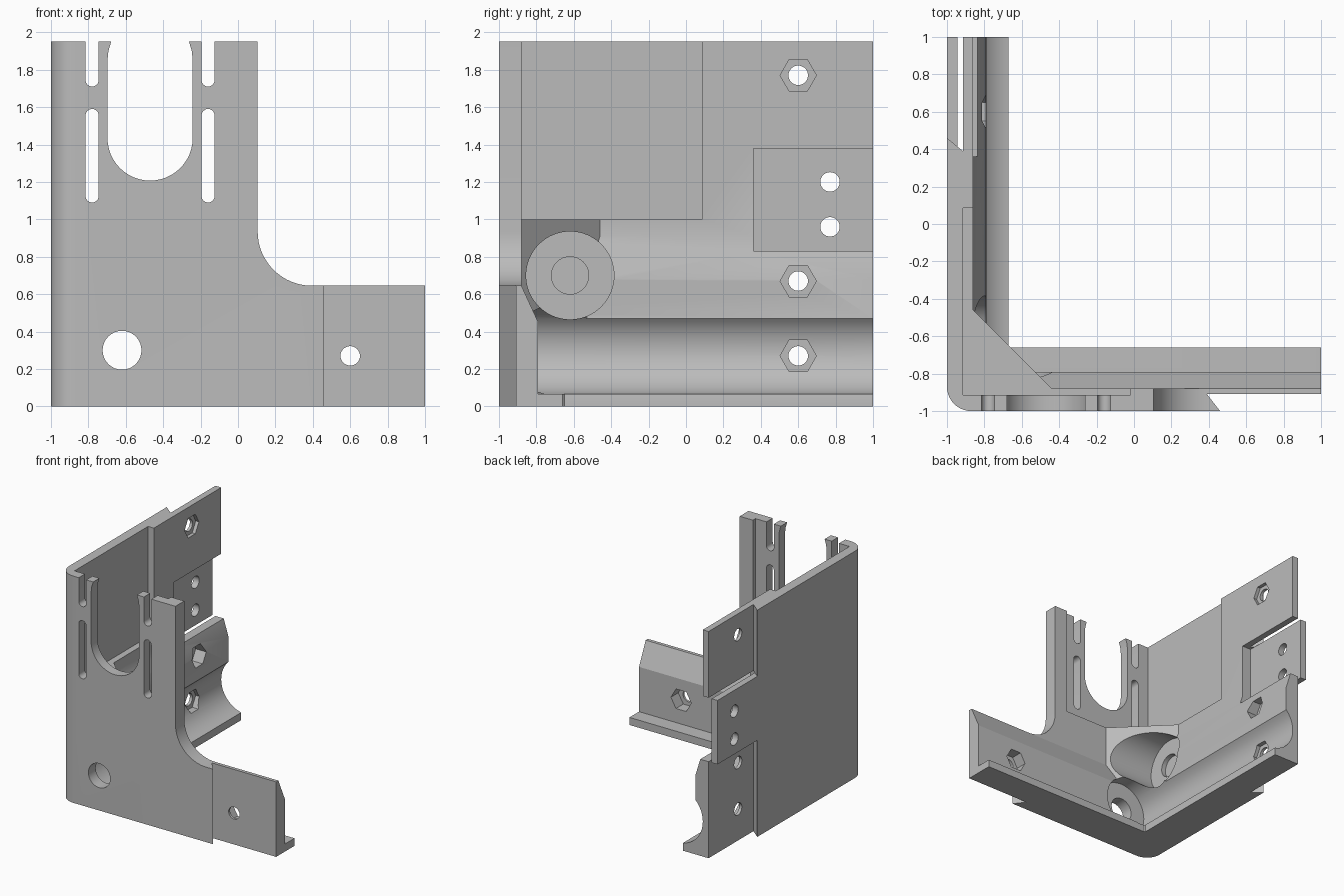
import bpy, bmesh
from math import cos, sin, radians
from mathutils import Vector

cube = bpy.data.objects.get("Cube")
if cube:
    bpy.data.objects.remove(cube, do_unlink=True)

grey = bpy.data.materials.new("matte_grey")
grey.use_nodes = True
colour = (0.5, 0.5, 0.5, 1)
grey.diffuse_color = colour
grey.node_tree.nodes["Principled BSDF"].inputs["Base Color"].default_value = colour


def arc(cx, cy, r, a0, a1, n=16):
    steps = [radians(a0 + (a1 - a0) * i / n) for i in range(n + 1)]
    return [(cx + r * cos(a), cy + r * sin(a)) for a in steps]


def circle(cx, cy, r, n=32):
    return arc(cx, cy, r, 0, 360, n)[:-1]


def rect(x0, y0, x1, y1):
    return [(x0, y0), (x1, y0), (x1, y1), (x0, y1)]


def prism(name, outline, axis, start, end):
    """Extrude a 2D outline along an axis; the outline uses the other two axes in order."""
    place = {"x": lambda u, v, w: (w, u, v),
             "y": lambda u, v, w: (u, w, v),
             "z": lambda u, v, w: (u, v, w)}[axis]
    bm = bmesh.new()
    face = bm.faces.new([bm.verts.new(place(u, v, start)) for u, v in outline])
    out = bmesh.ops.extrude_face_region(bm, geom=[face])
    moved = [g for g in out["geom"] if isinstance(g, bmesh.types.BMVert)]
    bmesh.ops.translate(bm, verts=moved, vec=Vector(place(0, 0, end - start)))
    bmesh.ops.recalc_face_normals(bm, faces=bm.faces[:])
    mesh = bpy.data.meshes.new(name)
    bm.to_mesh(mesh)
    bm.free()
    mesh.materials.append(grey)
    obj = bpy.data.objects.new(name, mesh)
    bpy.context.collection.objects.link(obj)
    return obj


def combine(target, tool, operation):
    """Apply one boolean to the target and delete the tool."""
    tool.hide_render = True
    mod = target.modifiers.new("boolean", "BOOLEAN")
    mod.solver = "EXACT"
    mod.operation = operation
    mod.object = tool
    graph = bpy.context.evaluated_depsgraph_get()
    graph.update()
    result = bpy.data.meshes.new_from_object(target.evaluated_get(graph))
    target.modifiers.clear()
    target.data = result
    bpy.data.objects.remove(tool, do_unlink=True)


TOP = 1.95

# Outer shell: two walls with a rounded corner and undercut ends
plan = [(-1, 0.46)] + arc(-0.87, -0.87, 0.13, 180, 270, 10)
plan += [(0.46, -1), (0.39, -0.91), (0.39, -0.88), (-0.86, -0.88), (-0.86, 0.39), (-0.915, 0.39)]
bracket = prism("corner_bracket", plan, "z", 0, TOP)

# Rails, corner gusset and the raised strap pad on the side wall
front_rail = [(-0.91, 0), (-0.66, 0), (-0.66, 0.065), (-0.79, 0.065),
              (-0.79, 0.45), (-0.88, 0.645), (-0.91, 0.645)]
side_rail = [(-0.915, 0), (-0.67, 0), (-0.67, 0.065), (-0.79, 0.47),
             (-0.79, 0.68), (-0.86, 0.91), (-0.86, TOP), (-0.915, TOP)]
gusset = [(-0.95, -0.95), (-0.37, -0.95), (-0.95, -0.37)]
for part in (
    prism("front_rail", front_rail, "x", -0.95, 1),
    prism("side_rail", side_rail, "y", -0.95, 1),
    prism("corner_gusset", gusset, "z", 0, 1),
    prism("strap_pad", rect(0.3, 0.83, 1, 1.38), "x", -1, -0.9),
):
    combine(bracket, part, "UNION")

cuts = []

# Thinned upper area inside both walls
thin = [(-0.915, -0.915), (-0.02, -0.915), (-0.02, -0.8),
        (-0.8, -0.8), (-0.8, 0.085), (-0.915, 0.085)]
cuts.append(prism("upper_recess", thin, "z", 1, 2.1))

# Stepped front outline with a large fillet
step = [(1.1, 0.645)] + arc(0.395, 0.935, 0.29, 270, 180) + [(0.105, 2.1), (1.1, 2.1)]
cuts.append(prism("front_step", step, "y", -1.1, -0.6))

# U opening with slightly closed lips
mouth = arc(-0.47, 1.435, 0.228, 180, 360, 24)
mouth += [(-0.242, 1.85), (-0.247, 1.9), (-0.262, TOP), (-0.262, 2.1),
          (-0.678, 2.1), (-0.678, TOP), (-0.693, 1.9), (-0.698, 1.85)]
cuts.append(prism("front_mouth", mouth, "y", -1.1, -0.8))

# Closed and open slots on each side of the mouth
for x in (-0.78, -0.16):
    for low, high in ((1.125, 1.555), (1.745, 2.1)):
        slot = arc(x, low, 0.035, 180, 360, 12) + arc(x, high, 0.035, 0, 180, 12)
        cuts.append(prism("slot", slot, "y", -1.1, -0.8))

# Round channel along the side rail, cross bore in the gusset, and their holes
cuts.append(prism("side_channel", circle(-0.62, 0.3, 0.24, 64), "y", -0.9, 1.1))
cuts.append(prism("cross_bore", circle(-0.62, 0.7, 0.235, 64), "x", -0.9, -0.3))
cuts.append(prism("rod_hole", circle(-0.62, 0.3, 0.104), "y", -1.1, -0.8))
cuts.append(prism("blind_hole", circle(-0.62, 0.7, 0.1), "x", -0.94, -0.8))

# Pocket behind the strap pad with two screw holes
cuts.append(prism("strap_pocket", rect(0.36, 0.83, 1.1, 1.38), "x", -0.945, -0.6))
for z in (0.96, 1.2):
    cuts.append(prism("strap_hole", circle(0.77, z, 0.052), "x", -1.1, -0.8))

# Bolt holes with hexagonal nut pockets
for axis, z in (("x", 0.27), ("x", 0.67), ("x", 1.77), ("y", 0.27)):
    cuts.append(prism("bolt_hole", circle(0.6, z, 0.052), axis, -1.1, -0.6))
    cuts.append(prism("nut_pocket", circle(0.6, z, 0.097, 6), axis, -0.89, -0.6))

for cutter in cuts:
    combine(bracket, cutter, "DIFFERENCE")

# Smooth the round surfaces while keeping the edges crisp
bpy.ops.object.select_all(action="DESELECT")
bracket.select_set(True)
bpy.context.view_layer.objects.active = bracket
bpy.ops.object.shade_smooth_by_angle(angle=radians(20))
